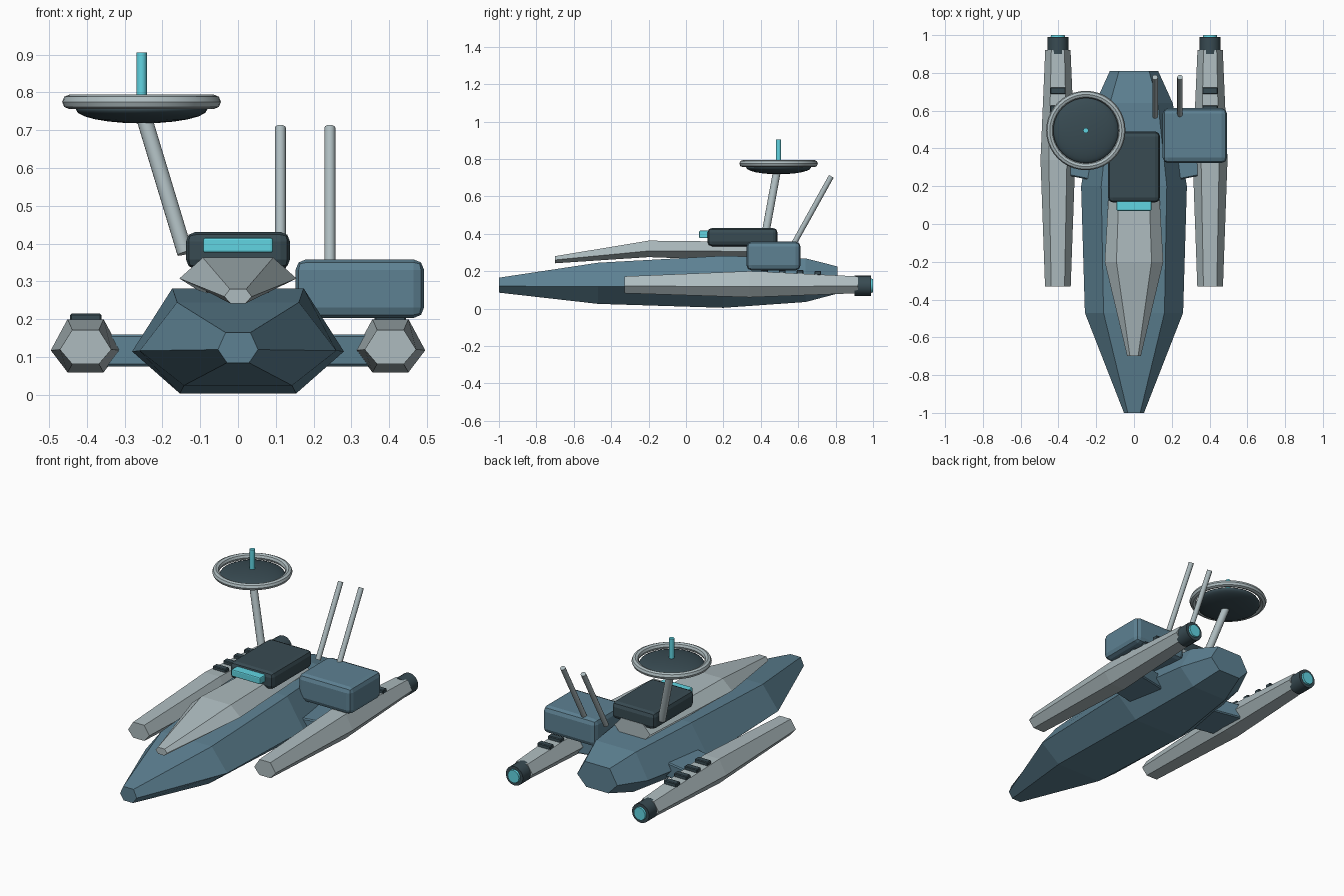
import bpy, bmesh, math
from mathutils import Vector

if "Cube" in bpy.data.objects:
    bpy.data.objects.remove(bpy.data.objects["Cube"])


def material(name, r, g, b):
    m = bpy.data.materials.new(name)
    m.diffuse_color = (r, g, b, 1)
    m.use_nodes = True
    m.node_tree.nodes["Principled BSDF"].inputs["Base Color"].default_value = m.diffuse_color
    return m


BLUE = material("blue_paint", 0.11, 0.22, 0.29)
PALE = material("pale_metal", 0.42, 0.50, 0.52)
DARK = material("dark_metal", 0.04, 0.07, 0.085)
CYAN = material("cyan_glow", 0.12, 0.66, 0.76)


def finish(ob, name, mat, smooth=False):
    ob.name = name
    ob.data.materials.append(mat)
    if smooth:
        bpy.ops.object.shade_smooth_by_angle(angle=math.radians(35))
    return ob


def hex_loft(name, stations, mat, x=0, top=0.6, bottom=0.55):
    """Six-sided body through stations of (y, half width, z low, z mid, z high)."""
    bm = bmesh.new()
    rings = []
    for y, w, lo, mid, hi in stations:
        pts = [(w, mid), (w * top, hi), (-w * top, hi),
               (-w, mid), (-w * bottom, lo), (w * bottom, lo)]
        rings.append([bm.verts.new((x + px, y, pz)) for px, pz in pts])
    for a, b in zip(rings, rings[1:]):
        for i in range(6):
            j = (i + 1) % 6
            bm.faces.new((a[i], a[j], b[j], b[i]))
    bm.faces.new(rings[0])
    bm.faces.new(rings[-1])
    bmesh.ops.recalc_face_normals(bm, faces=bm.faces)
    me = bpy.data.meshes.new(name)
    bm.to_mesh(me)
    bm.free()
    ob = bpy.data.objects.new(name, me)
    bpy.context.collection.objects.link(ob)
    return finish(ob, name, mat)


def box(name, center, size, mat, bevel=0.0, segments=2, turn=0):
    bpy.ops.mesh.primitive_cube_add(size=1, location=center, rotation=(0, 0, turn))
    ob = bpy.context.object
    ob.scale = size
    bpy.ops.object.transform_apply(location=False, rotation=False, scale=True)
    if bevel:
        mod = ob.modifiers.new("bevel", "BEVEL")
        mod.width = bevel
        mod.segments = segments
    return finish(ob, name, mat)


def rod(name, start, end, r1, mat, r2=None, sides=16):
    a, b = Vector(start), Vector(end)
    bpy.ops.mesh.primitive_cone_add(vertices=sides, radius1=r1, radius2=r1 if r2 is None else r2,
                                    depth=(b - a).length, location=(a + b) / 2)
    ob = bpy.context.object
    ob.rotation_euler = (b - a).to_track_quat("Z", "Y").to_euler()
    return finish(ob, name, mat, True)


# Main hull and raised deck
hex_loft("hull", [(-1, 0.053, 0.085, 0.12, 0.165),
                  (-0.47, 0.26, 0.025, 0.117, 0.245),
                  (0.2, 0.28, 0.004, 0.115, 0.282),
                  (0.64, 0.205, 0.035, 0.125, 0.268),
                  (0.81, 0.128, 0.08, 0.14, 0.225)], BLUE, top=0.62)
hex_loft("deck", [(-0.7, 0.036, 0.242, 0.26, 0.28),
                  (-0.2, 0.155, 0.275, 0.308, 0.363),
                  (0.49, 0.115, 0.25, 0.305, 0.355)], PALE)

# Cabin with window, and offset cargo pod
box("cabin", (0, 0.302, 0.382), (0.275, 0.375, 0.098), DARK, 0.025)
box("window", (0, 0.1, 0.396), (0.185, 0.06, 0.04), CYAN, 0.006)
box("cargo_pod", (0.322, 0.468, 0.281), (0.34, 0.29, 0.155), BLUE, 0.028)

# Side nacelles with struts, engines and vent slats
for label, s in (("left", -1), ("right", 1)):
    x = s * 0.403
    hex_loft(label + "_nacelle", [(-0.33, 0.068, 0.082, 0.12, 0.172),
                                  (0.34, 0.092, 0.06, 0.118, 0.2),
                                  (0.92, 0.067, 0.082, 0.12, 0.172)],
             PALE, x, 0.52, 0.52)
    box(label + "_strut", (s * 0.28, 0.36, 0.118), (0.2, 0.23, 0.085), BLUE,
        0.006, 1, -s * 0.2 + s * 0.4)
    rod(label + "_engine", (x, 0.9, 0.122), (x, 0.99, 0.122), 0.055, DARK)
    rod(label + "_thruster", (x, 0.97, 0.122), (x, 1.0, 0.122), 0.042, CYAN, 0.036)
    for i in range(4):
        y = 0.42 + 0.095 * i
        z = 0.203 - 0.0045 * i
        box(f"{label}_vent_{i + 1}", (x, y, z), (0.083, 0.036, 0.024), DARK, 0.004, 1)

# Dish on a leaning mast
DX, DY = -0.255, 0.495
rod("dish_mast", (-0.14, 0.42, 0.375), (-0.252, 0.488, 0.745), 0.021, PALE)
bpy.ops.mesh.primitive_uv_sphere_add(segments=32, ring_count=12, radius=1, location=(DX, DY, 0.755))
bpy.context.object.scale = (0.174, 0.174, 0.037)
finish(bpy.context.object, "dish_bowl", DARK, True)
bpy.ops.mesh.primitive_torus_add(major_segments=40, minor_segments=8, major_radius=0.191,
                                 minor_radius=0.019, location=(DX, DY, 0.775))
finish(bpy.context.object, "dish_rim", PALE, True)
rod("dish_feed", (DX, DY, 0.77), (DX, DY, 0.905), 0.014, CYAN)

# Twin whip aerials leaning back
for i, x in enumerate((0.112, 0.243)):
    rod(f"aerial_{i + 1}", (x, 0.57, 0.335), (x, 0.777, 0.707), 0.0145, PALE, sides=12)
